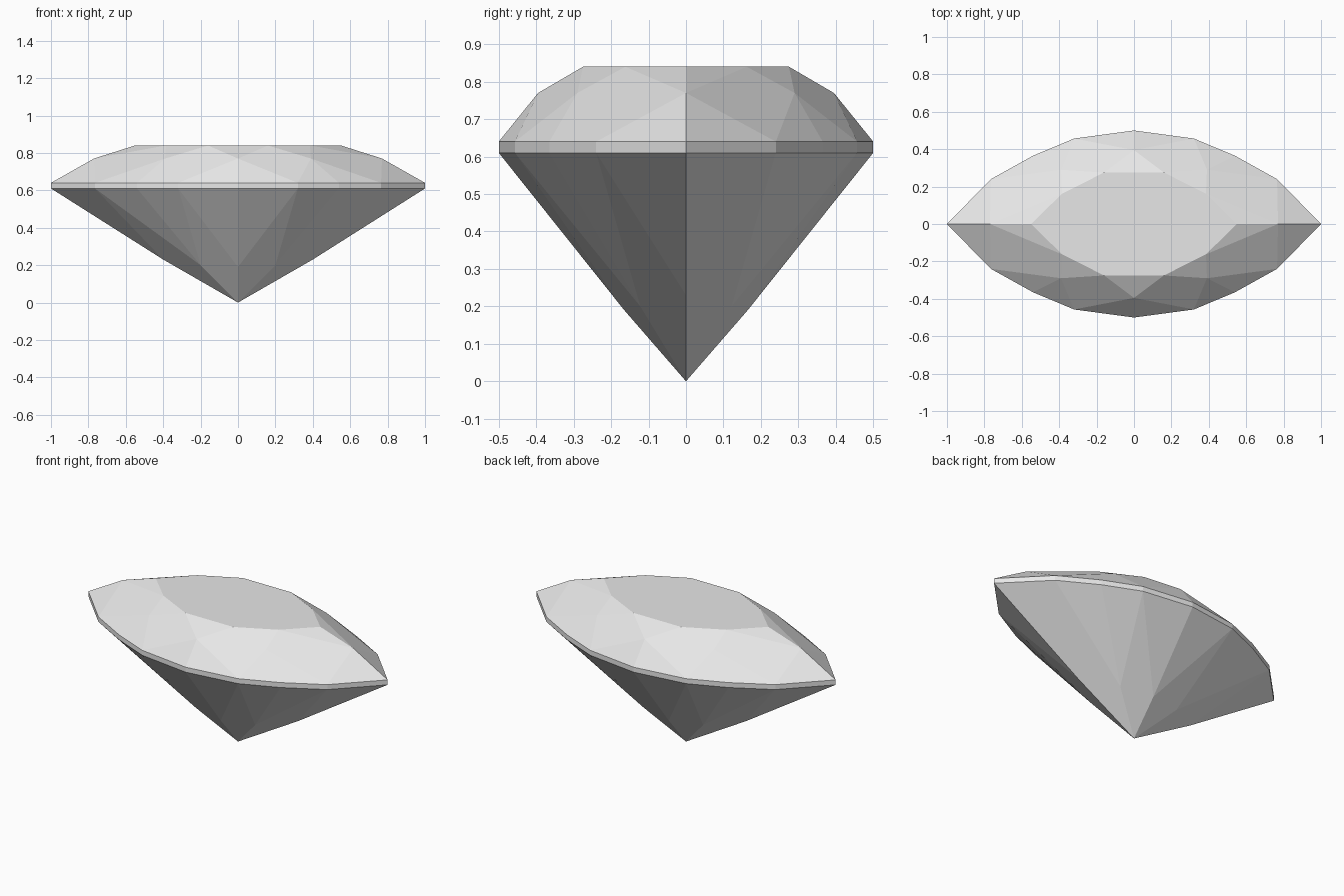
import bpy
import bmesh
from math import radians
from mathutils import Vector

cube = bpy.data.objects.get("Cube")
if cube:
    bpy.data.objects.remove(cube, do_unlink=True)

GIRDLE_LOW, GIRDLE_TOP, STAR_Z, TABLE_Z = 0.61, 0.64, 0.77, 0.84
GEM_CENTRE = Vector((0, 0, 0.6))

material = bpy.data.materials.new("pale grey gem")
material.use_nodes = True
grey = (0.8, 0.8, 0.8, 1)
material.diffuse_color = grey
material.node_tree.nodes["Principled BSDF"].inputs["Base Color"].default_value = grey


def ring(points, z):
    return [(x, y, z) for x, y in points]


def make_part(name, facets):
    """Mirror one quarter of facets in x and y and weld them into one shell."""
    bm = bmesh.new()
    for sx in (1, -1):
        for sy in (1, -1):
            for facet in facets:
                bm.faces.new([bm.verts.new((x * sx, y * sy, z)) for x, y, z in facet])
    bmesh.ops.remove_doubles(bm, verts=bm.verts, dist=0.0005)
    # Join the halves of flat facets that cross the middle
    bmesh.ops.dissolve_limit(bm, angle_limit=radians(0.2), verts=bm.verts, edges=bm.edges)
    bm.normal_update()
    for face in bm.faces:
        if face.normal.dot(face.calc_center_median() - GEM_CENTRE) < 0:
            face.normal_flip()
    mesh = bpy.data.meshes.new(name)
    bm.to_mesh(mesh)
    bm.free()
    mesh.materials.append(material)
    bpy.context.collection.objects.link(bpy.data.objects.new(name, mesh))


# Quarter outlines, running from the pointed end to the middle of the long side
outline = [(1, 0), (0.765, 0.24), (0.54, 0.365), (0.32, 0.457), (0, 0.5)]
upper = ring(outline, GIRDLE_TOP)
lower = ring(outline, GIRDLE_LOW)
stars = ring([(0.77, 0), (0.39, 0.29), (0, 0.395)], STAR_Z)
table = ring([(0.55, 0), (0.385, 0.162), (0.16, 0.275), (0, 0.275)], TABLE_Z)
knees = [(0.4, 0, 0.23), (0.2, 0.122, 0.2), (0, 0.165, 0.19)]
culet = (0, 0, 0)

# Flat table on top
make_part("table", [[(0, 0, TABLE_Z)] + table])

# Crown: star facets, kites, then the small facets along the girdle
crown = [[table[i], table[i + 1], stars[i]] for i in range(3)]
crown += [[table[i + 1], stars[i], upper[2 * i + 1], stars[i + 1]] for i in range(2)]
crown += [[stars[(i + 1) // 2], upper[i], upper[i + 1]] for i in range(4)]
make_part("crown", crown)

# Thin upright girdle band
make_part("girdle", [[lower[i], lower[i + 1], upper[i + 1], upper[i]] for i in range(4)])

# Pavilion: main facets down to the culet and long facets under the girdle
pavilion = [[culet, knees[i], lower[2 * i + 1], knees[i + 1]] for i in range(2)]
pavilion += [[knees[(i + 1) // 2], lower[i], lower[i + 1]] for i in range(4)]
make_part("pavilion", pavilion)
